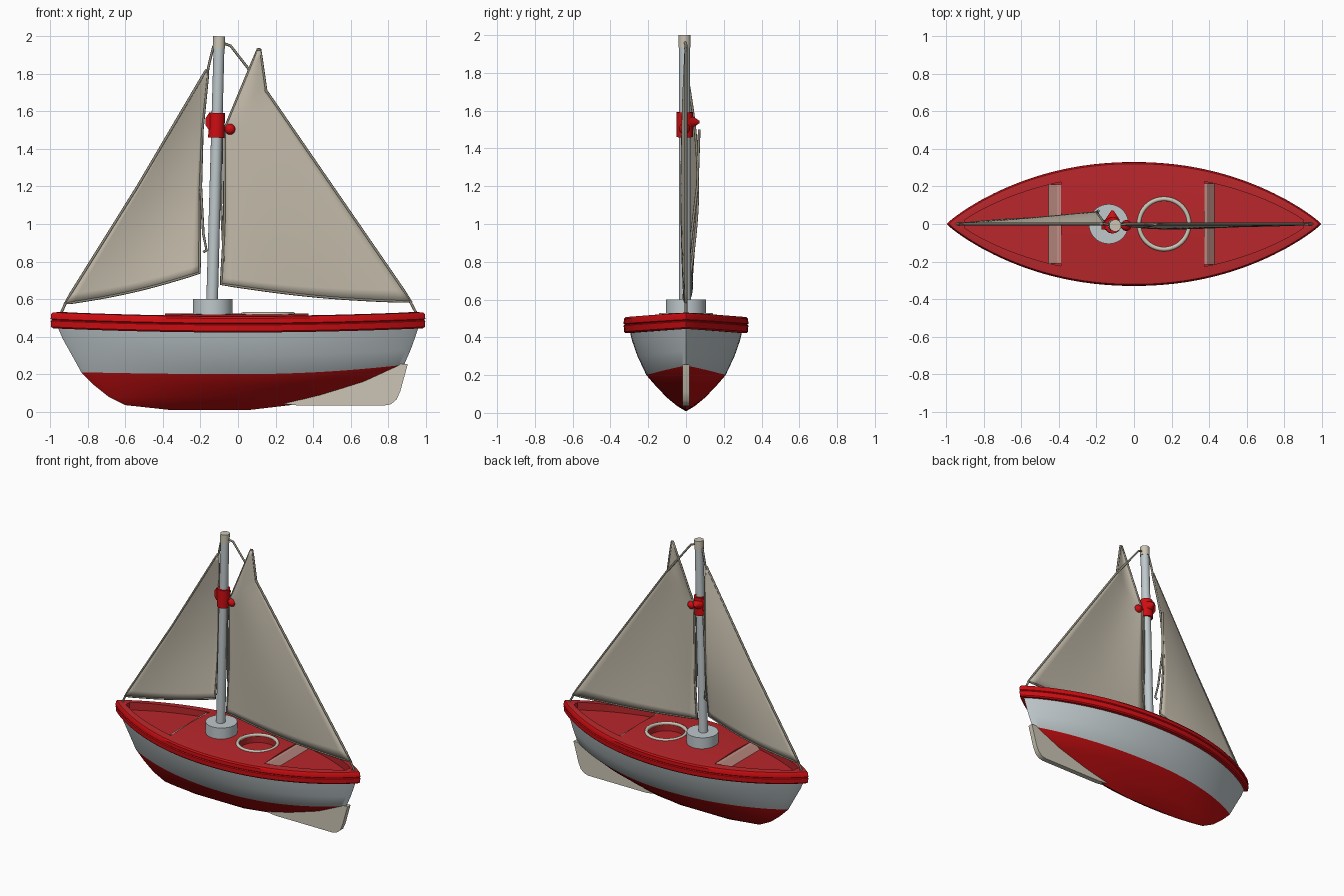
import bpy, bmesh, math
from mathutils import Vector

if "Cube" in bpy.data.objects:
    bpy.data.objects.remove(bpy.data.objects["Cube"])

def material(name, rgb):
    m = bpy.data.materials.new(name)
    m.diffuse_color = (*rgb, 1)
    m.use_nodes = True
    m.node_tree.nodes["Principled BSDF"].inputs["Base Color"].default_value = m.diffuse_color
    return m

RED = material("rail red", (0.62, 0.004, 0.006))
DECK = material("deck red", (0.48, 0.02, 0.024))
BOTTOM = material("bottom red", (0.50, 0.004, 0.005))
GREY = material("pale grey", (0.52, 0.58, 0.60))
SAIL = material("sail canvas", (0.54, 0.49, 0.40))
WOOD = material("bare wood", (0.60, 0.56, 0.46))
ROPE = material("rope", (0.28, 0.26, 0.20))
WORN = material("worn paint", (0.52, 0.27, 0.23))

def finish(name, bm, mats, angle=35):
    bmesh.ops.recalc_face_normals(bm, faces=bm.faces)
    me = bpy.data.meshes.new(name)
    bm.to_mesh(me)
    bm.free()
    for m in mats:
        me.materials.append(m)
    ob = bpy.data.objects.new(name, me)
    bpy.context.collection.objects.link(ob)
    activate(ob)
    if angle:
        bpy.ops.object.shade_smooth_by_angle(angle=math.radians(angle))
    return ob

def activate(ob):
    bpy.ops.object.select_all(action='DESELECT')
    ob.select_set(True)
    bpy.context.view_layer.objects.active = ob

def taper(s):
    return max(0.0, 1 - abs(s) ** 2.1) ** 0.9

def loft(name, levels, mats, rule, angle=35):
    """Pointed boat shape from waterlines: (z, bow x, stern x, half beam, bow rise, stern rise)."""
    n = 56
    stations = [-math.cos(math.pi * i / n) for i in range(n + 1)]
    stations += stations[-2:0:-1]
    bm = bmesh.new()
    rows = []
    for z, xl, xr, beam, rise_l, rise_r in levels:
        row = []
        for i, s in enumerate(stations):
            side = -1 if i <= n else 1
            row.append(bm.verts.new(((xl + xr) / 2 + (xr - xl) / 2 * s, side * beam * taper(s),
                                     z + (rise_r if s > 0 else rise_l) * s * s)))
        rows.append(row)
    for k in range(len(rows) - 1):
        for i in range(2 * n):
            j = (i + 1) % (2 * n)
            f = bm.faces.new((rows[k][i], rows[k][j], rows[k + 1][j], rows[k + 1][i]))
            f.material_index = rule(k)
    bmesh.ops.remove_doubles(bm, verts=bm.verts, dist=1e-5)
    bmesh.ops.dissolve_degenerate(bm, edges=bm.edges, dist=1e-5)
    return finish(name, bm, mats, angle)

def prism(name, pts, lo, hi, mat, axis='z', angle=30):
    bm = bmesh.new()
    put = (lambda a, b: (a, b, lo)) if axis == 'z' else (lambda a, b: (a, lo, b))
    f = bm.faces.new([bm.verts.new(put(a, b)) for a, b in pts])
    g = bmesh.ops.extrude_face_region(bm, geom=[f])
    d = Vector((0, 0, hi - lo)) if axis == 'z' else Vector((0, hi - lo, 0))
    bmesh.ops.translate(bm, verts=[v for v in g['geom'] if isinstance(v, bmesh.types.BMVert)], vec=d)
    return finish(name, bm, [mat], angle)

def circle(x, y, r, n=40):
    return [(x + r * math.cos(2 * math.pi * i / n), y + r * math.sin(2 * math.pi * i / n)) for i in range(n)]

def rod(name, a, b, r1, r2, mat, seg=28):
    a, b = Vector(a), Vector(b)
    bm = bmesh.new()
    bmesh.ops.create_cone(bm, cap_ends=True, segments=seg, radius1=r1, radius2=r2, depth=(b - a).length)
    q = (b - a).to_track_quat('Z', 'Y').to_matrix().to_4x4()
    q.translation = (a + b) / 2
    bm.transform(q)
    return finish(name, bm, [mat])

def rope(name, pts, r=0.007, closed=False, mat=ROPE):
    cu = bpy.data.curves.new(name, 'CURVE')
    cu.dimensions = '3D'
    cu.bevel_depth = r
    cu.bevel_resolution = 2
    cu.use_fill_caps = True
    sp = cu.splines.new('POLY')
    sp.points.add(len(pts) - 1)
    for p, c in zip(sp.points, pts):
        p.co = (*c, 1)
    sp.use_cyclic_u = closed
    cu.materials.append(mat)
    ob = bpy.data.objects.new(name, cu)
    bpy.context.collection.objects.link(ob)
    activate(ob)
    bpy.ops.object.convert(target='MESH')

def along(pts, t):
    """Point on a polyline of (t, x, z) knots."""
    for (t0, x0, z0), (t1, x1, z1) in zip(pts, pts[1:]):
        if t <= t1:
            k = (t - t0) / (t1 - t0)
            return x0 + k * (x1 - x0), z0 + k * (z1 - z0)
    return pts[-1][1:]

def sail(name, left, right, belly, nu=16, nv=24):
    bm = bmesh.new()
    grid = []
    for j in range(nv + 1):
        v = j / nv
        (xa, za), (xb, zb) = along(left, v), along(right, v)
        grid.append([bm.verts.new((xa + (xb - xa) * i / nu, belly(i / nu, v),
                                   za + (zb - za) * i / nu - 0.018 * math.sin(math.pi * i / nu) * (1 - v)))
                     for i in range(nu + 1)])
    for j in range(nv):
        for i in range(nu):
            bm.faces.new((grid[j][i], grid[j][i + 1], grid[j + 1][i + 1], grid[j + 1][i]))
    hem = grid[0] + [r[-1] for r in grid[1:]] + grid[-1][-2:0:-1] + [r[0] for r in grid[:0:-1]]
    hem = [v.co.copy() for v in hem]
    ob = finish(name, bm, [SAIL], 60)
    mod = ob.modifiers.new("thickness", 'SOLIDIFY')
    mod.thickness, mod.offset = 0.008, 0
    rope(name + "_hem", hem, 0.007, True)

# Hull: red below the waterline, grey above
loft("hull", [(0.008, -0.35, 0.05, 0, 0, 0), (0.035, -0.60, 0.28, 0.045, 0, 0),
              (0.08, -0.69, 0.48, 0.10, 0, 0.01), (0.14, -0.765, 0.70, 0.158, 0, 0.022),
              (0.20, -0.835, 0.885, 0.21, 0.01, 0.05), (0.30, -0.89, 0.92, 0.257, 0.01, 0.03),
              (0.38, -0.935, 0.945, 0.285, 0.01, 0.02), (0.45, -0.965, 0.965, 0.302, 0.01, 0.01),
              (0.45, -0.9, 0.9, 0, 0.01, 0.01)],
     [BOTTOM, GREY], lambda k: 0 if k < 4 else 1)

# Rail and cambered deck in one solid: grooved red rail, deck red on top
r = 0.022
deck = loft("rail_and_deck", [(0.425, -0.9, 0.9, 0, r, r), (0.422, -0.985, 0.985, 0.32, r, r),
                              (0.43, -0.995, 0.995, 0.328, r, r), (0.462, -0.998, 0.998, 0.33, r, r),
                              (0.467, -0.991, 0.991, 0.324, r, r), (0.472, -0.998, 0.998, 0.33, r, r),
                              (0.497, -0.996, 0.996, 0.329, r, r), (0.507, -0.985, 0.985, 0.321, r, r),
                              (0.509, -0.94, 0.94, 0.285, r, r), (0.517, -0.93, 0.93, 0.14, 0.01, 0.01),
                              (0.522, -0.92, 0.92, 0, 0.008, 0.008)],
            [DECK, RED], lambda k: 1 if k < 7 else 0)

# Bow and stern wells and the round hatch cut into the deck
def well(x0, x1):
    xs = [x0 + (x1 - x0) * i / 14 for i in range(15)]
    return [(x, -0.262 * taper(x / 0.93)) for x in xs] + [(x, 0.262 * taper(x / 0.93)) for x in reversed(xs)]

for pts, floor in ((well(-0.9, -0.39), 0.47), (well(0.375, 0.9), 0.47), (circle(0.16, 0, 0.125), 0.465)):
    cutter = prism("cutter", pts, floor, 0.7, DECK)
    cutter.hide_render = True
    mod = deck.modifiers.new("cut", 'BOOLEAN')
    mod.operation, mod.solver, mod.object = 'DIFFERENCE', 'EXACT', cutter
    activate(deck)
    bpy.ops.object.modifier_apply(modifier="cut")
    bpy.data.objects.remove(cutter)
activate(deck)
bpy.ops.object.shade_smooth_by_angle(angle=math.radians(35))

# Worn sloping steps at the wells
prism("bow_step", [(-0.385, 0.47), (-0.385, 0.514), (-0.41, 0.510), (-0.455, 0.47)], -0.21, 0.21, WORN, 'y')
prism("stern_step", [(0.37, 0.47), (0.37, 0.514), (0.39, 0.510), (0.43, 0.47)], -0.215, 0.215, WORN, 'y')

# Hatch rim
rope("hatch_rim", [(x, y, 0.518) for x, y in circle(0.16, 0, 0.134)], 0.012, True, WOOD)

# Keel fin under the stern
prism("keel_fin", [(0.2, 0.06), (0.26, 0.04), (0.32, 0.033), (0.78, 0.033), (0.815, 0.04), (0.845, 0.065),
                   (0.865, 0.11), (0.905, 0.255), (0.86, 0.255), (0.6, 0.17)], -0.018, 0.018, WOOD, 'y')

# Mast with foot and cap
rod("mast_foot", (-0.135, 0, 0.5), (-0.135, 0, 0.6), 0.106, 0.106, GREY, 40)
rod("mast", (-0.138, -0.005, 0.59), (-0.101, -0.008, 1.95), 0.031, 0.029, GREY)
rod("mast_cap", (-0.1015, -0.008, 1.935), (-0.1, -0.008, 2.0), 0.032, 0.032, WOOD)

# Red mast bracket: sleeve, side lug, back spike and round knob
rod("bracket_sleeve", (-0.116, -0.007, 1.46), (-0.112, -0.007, 1.592), 0.043, 0.043, RED)
prism("bracket_lug", [(-0.172, 1.525), (-0.172, 1.565), (-0.155, 1.59), (-0.11, 1.59), (-0.11, 1.5), (-0.155, 1.5)],
      -0.03, 0.02, RED, 'y')
rod("bracket_spike", (-0.115, 0.02, 1.54), (-0.115, 0.072, 1.54), 0.04, 0.006, RED, 16)
rod("knob_arm", (-0.1, -0.005, 1.505), (-0.04, -0.005, 1.505), 0.013, 0.013, RED, 12)
bm = bmesh.new()
bmesh.ops.create_uvsphere(bm, u_segments=20, v_segments=12, radius=0.029)
bmesh.ops.translate(bm, verts=bm.verts, vec=(-0.042, -0.008, 1.505))
finish("bracket_knob", bm, [RED], 60)

# Sails
sail("fore_sail", [(0, -0.925, 0.575), (0.5, -0.535, 1.20), (1, -0.17, 1.82)],
     [(0, -0.205, 0.74), (0.45, -0.202, 1.2), (0.7, -0.19, 1.5), (1, -0.158, 1.82)],
     lambda u, v: u * (0.025 * (1 - v) + 0.05 * math.sin(math.pi * v)) + 0.015 * math.sin(math.pi * u) * (1 - v))
sail("main_sail", [(0, -0.09, 0.68), (0.35, -0.073, 0.98), (0.75, -0.07, 1.51), (1, 0.105, 1.93)],
     [(0, 0.925, 0.585), (0.75, 0.15, 1.71), (1, 0.118, 1.93)],
     lambda u, v: -0.025 * math.sin(math.pi * u) * math.sin(math.pi * (0.15 + 0.8 * v)))

# Rigging lines
rope("fore_halyard", [(-0.13, -0.005, 1.95), (-0.15, 0, 1.87), (-0.165, 0.003, 1.8)])
rope("main_halyard", [(-0.07, -0.005, 1.96), (-0.04, 0, 1.95), (0.155, 0, 1.70)])
rope("fore_tack_line", [(-0.92, 0, 0.575), (-0.945, 0, 0.52)])
rope("main_sheet", [(0.915, 0, 0.59), (0.95, 0, 0.525)])
rope("fore_loose_line", [(-0.19, 0.07, 1.5), (-0.198, 0.06, 1.2), (-0.185, 0.03, 0.95), (-0.168, 0.02, 0.86), (-0.185, 0.02, 0.85)])
rope("main_loose_line", [(-0.085, 0, 1.5), (-0.09, 0, 1.1), (-0.075, 0.0, 0.8)], 0.006)
